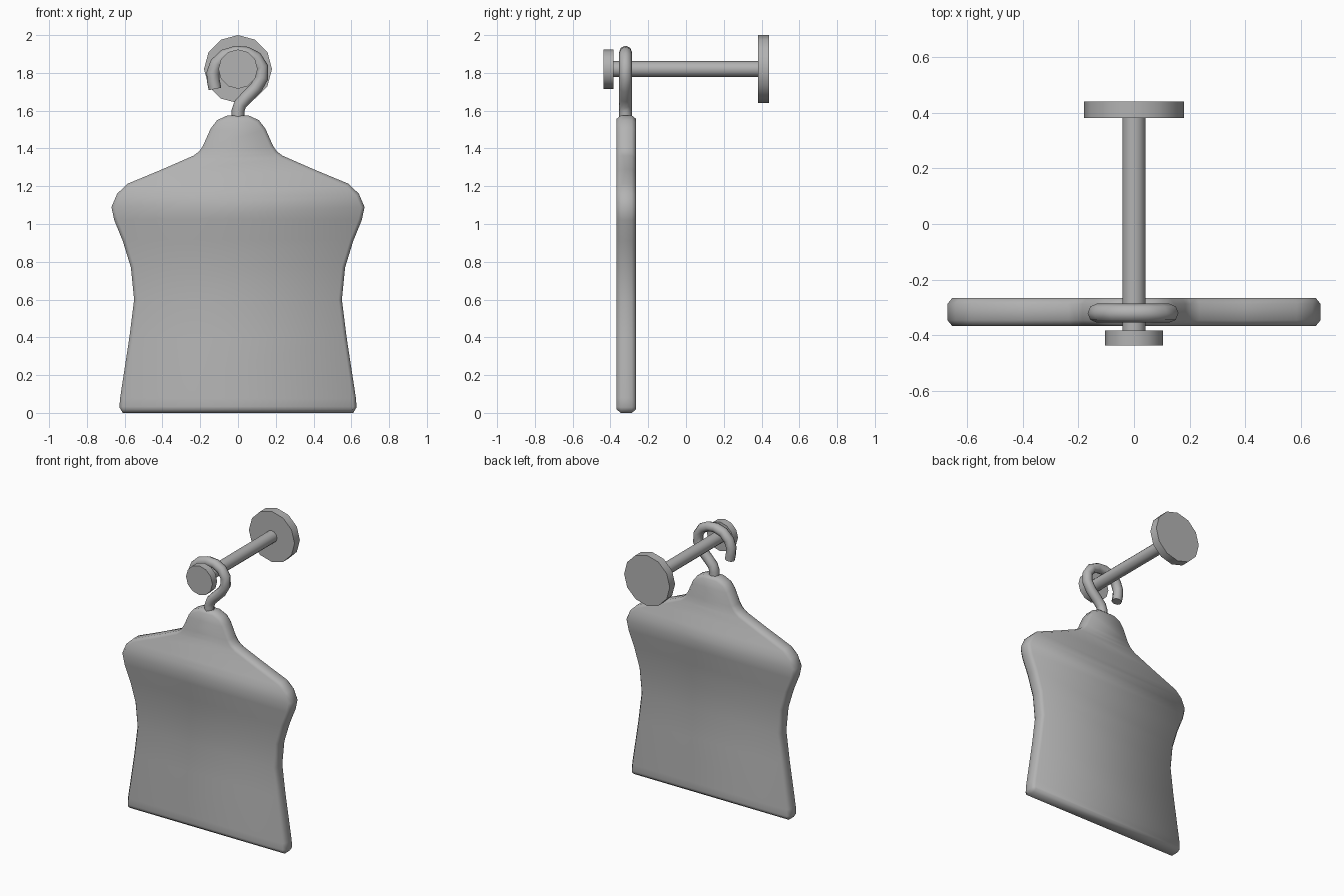
import bpy, bmesh, math
from mathutils import Vector

if "Cube" in bpy.data.objects:
    bpy.data.objects.remove(bpy.data.objects["Cube"])

grey = bpy.data.materials.new("plain grey")
grey.diffuse_color = (0.45, 0.45, 0.45, 1)
grey.use_nodes = True
grey.node_tree.nodes["Principled BSDF"].inputs["Base Color"].default_value = grey.diffuse_color


def finish(name, bm, angle=None):
    bmesh.ops.recalc_face_normals(bm, faces=bm.faces)
    me = bpy.data.meshes.new(name)
    bm.to_mesh(me)
    bm.free()
    ob = bpy.data.objects.new(name, me)
    bpy.context.collection.objects.link(ob)
    me.materials.append(grey)
    for p in me.polygons:
        p.use_smooth = True
    if angle:
        me.set_sharp_from_angle(angle=math.radians(angle))
    return ob


def disc(name, r, y0, y1, sides, z=1.82, angle=50):
    """Round part lying along y, with a vertex at the top."""
    bm = bmesh.new()
    rings = [[bm.verts.new((r * math.sin(2 * math.pi * i / sides), y,
                            z + r * math.cos(2 * math.pi * i / sides)))
              for i in range(sides)] for y in (y0, y1)]
    for i in range(sides):
        j = (i + 1) % sides
        bm.faces.new((rings[0][i], rings[0][j], rings[1][j], rings[1][i]))
    for ring in rings:
        bm.faces.new(ring)
    return finish(name, bm, angle)


# Peg: wall plate, rod and end knob
disc("wall_plate", 0.18, 0.38, 0.44, 12)
disc("peg_rod", 0.042, -0.40, 0.39, 12)
disc("peg_knob", 0.104, -0.437, -0.383, 12)

# Garment: right half of the outline, top to bottom, as (x, z)
half = [(0.055, 1.575), (0.11, 1.55), (0.145, 1.505), (0.185, 1.415),
        (0.205, 1.385), (0.235, 1.362), (0.40, 1.29), (0.585, 1.213),
        (0.64, 1.16), (0.67, 1.09), (0.655, 1.02), (0.61, 0.91),
        (0.567, 0.77), (0.55, 0.60), (0.575, 0.40), (0.624, 0.08),
        (0.628, 0.03), (0.61, 0.0)]


def inset(pts, d):
    """Move the half outline inwards by d along its normals."""
    out = []
    for i, (x, z) in enumerate(pts):
        a = pts[i - 1] if i else (-x, z)
        b = pts[i + 1] if i < len(pts) - 1 else (-x, z)
        n = Vector((b[1] - a[1], a[0] - b[0])).normalized()
        out.append((x + n.x * d, z + n.y * d))
    return out


bm = bmesh.new()
layers = []
for y, d in ((-0.367, 0.018), (-0.345, 0), (-0.287, 0), (-0.265, 0.018)):
    pts = inset(half, d)
    layers.append(([bm.verts.new((x, y, z)) for x, z in pts],
                   [bm.verts.new((-x, y, z)) for x, z in pts]))
n = len(half)
for r, l in (layers[0], layers[-1]):          # front and back panels
    for i in range(n - 1):
        bm.faces.new((r[i], r[i + 1], l[i + 1], l[i]))
for (r0, l0), (r1, l1) in zip(layers, layers[1:]):   # rounded rim
    loop0, loop1 = r0 + l0[::-1], r1 + l1[::-1]
    for i in range(2 * n):
        j = (i + 1) % (2 * n)
        bm.faces.new((loop0[i], loop0[j], loop1[j], loop1[i]))
finish("garment", bm)

# Hanger hook: tube swept along a path in the x-z plane
path = [(0, 1.56), (0, 1.60), (0.012, 1.635), (0.045, 1.67), (0.095, 1.72),
        (0.127, 1.775), (0.127, 1.83), (0.095, 1.88), (0.045, 1.905),
        (-0.01, 1.91), (-0.07, 1.892), (-0.115, 1.85), (-0.133, 1.80),
        (-0.13, 1.755), (-0.122, 1.715)]
bm = bmesh.new()
rings, sides, rad = [], 8, 0.034
for i, (x, z) in enumerate(path):
    a, b = path[max(i - 1, 0)], path[min(i + 1, len(path) - 1)]
    t = Vector((b[0] - a[0], 0, b[1] - a[1])).normalized()
    u, v = Vector((t.z, 0, -t.x)), Vector((0, 1, 0))
    rings.append([bm.verts.new(Vector((x, -0.32, z))
                  + rad * (u * math.cos(2 * math.pi * k / sides)
                           + v * math.sin(2 * math.pi * k / sides)))
                  for k in range(sides)])
for p, q in zip(rings, rings[1:]):
    for k in range(sides):
        m = (k + 1) % sides
        bm.faces.new((p[k], p[m], q[m], q[k]))
bm.faces.new(rings[0])
bm.faces.new(rings[-1])
finish("hanger_hook", bm, 60)
